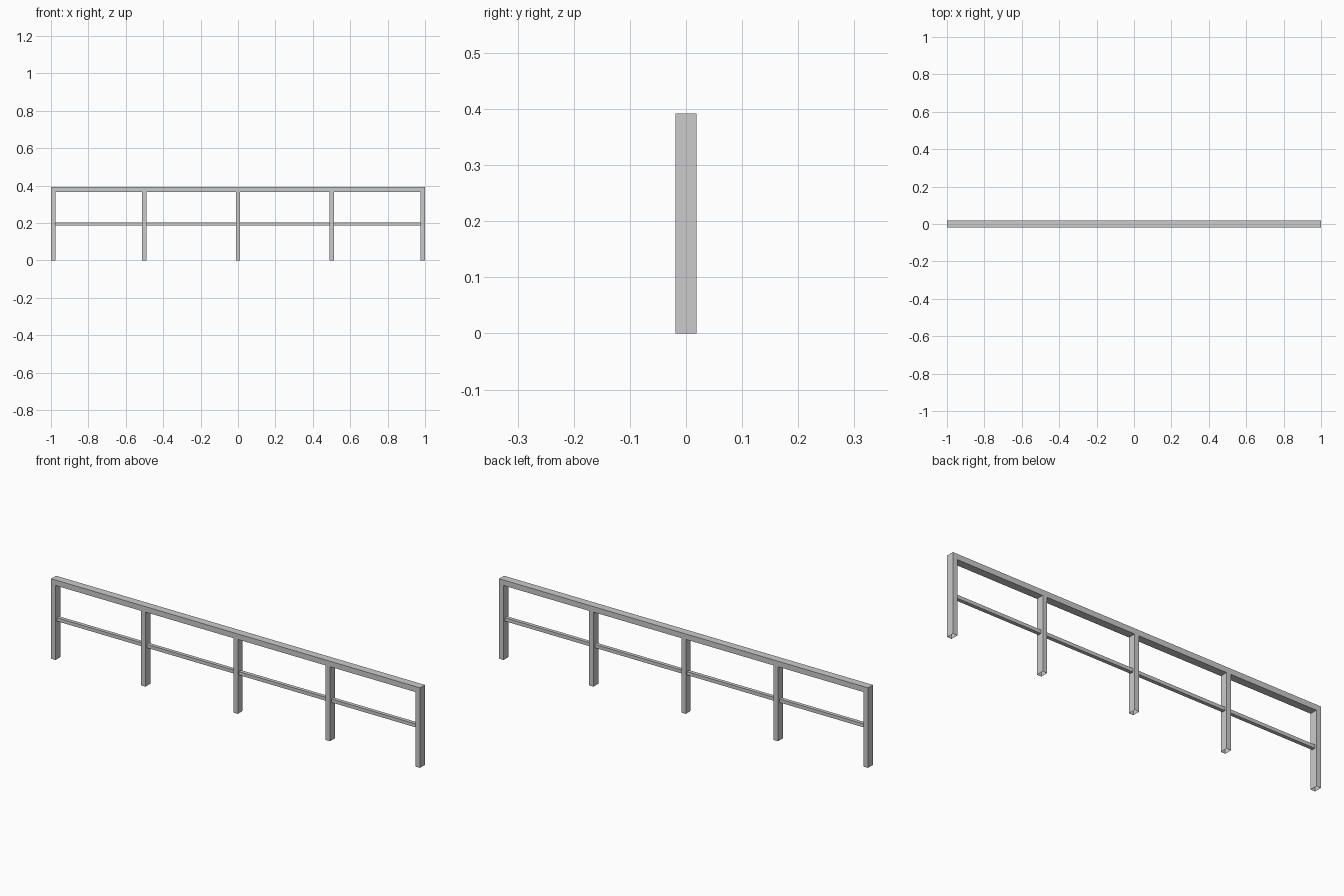
import bpy
import bmesh
from mathutils import Vector

if "Cube" in bpy.data.objects:
    bpy.data.objects.remove(bpy.data.objects["Cube"])

LENGTH, HEIGHT, DEPTH = 2.0, 0.392, 0.038
POST_W, RAIL_H = 0.024, 0.027
MID_Z, MID_H, MID_D = 0.195, 0.017, 0.018


def box(name, lo, hi, open_sides=()):
    """Box between two corners; faces pointing along open_sides are left out."""
    lo, hi = Vector(lo), Vector(hi)
    bm = bmesh.new()
    bmesh.ops.create_cube(bm, size=1.0)
    for v in bm.verts:
        v.co = Vector((lo[i] + (v.co[i] + 0.5) * (hi[i] - lo[i]) for i in range(3)))
    bm.normal_update()
    doomed = [f for f in bm.faces
              if any(f.normal.dot(Vector(d)) > 0.9 for d in open_sides)]
    bmesh.ops.delete(bm, geom=doomed, context='FACES')
    mesh = bpy.data.meshes.new(name)
    bm.to_mesh(mesh)
    bm.free()
    obj = bpy.data.objects.new(name, mesh)
    bpy.context.collection.objects.link(obj)
    return obj


# Top rail over the full length
box("top_rail", (-LENGTH / 2, -DEPTH / 2, HEIGHT - RAIL_H),
    (LENGTH / 2, DEPTH / 2, HEIGHT))

# Five posts, open underneath and where they meet the rail
end_x = LENGTH / 2 - POST_W / 2
post_x = [-end_x, -0.5, 0.0, 0.5, end_x]
for i, x in enumerate(post_x, 1):
    box(f"post_{i}", (x - POST_W / 2, -DEPTH / 2, 0),
        (x + POST_W / 2, DEPTH / 2, HEIGHT - RAIL_H),
        [(0, 0, -1), (0, 0, 1)])

# Thin middle rail sections between the posts
for i, (a, b) in enumerate(zip(post_x, post_x[1:]), 1):
    box(f"middle_rail_{i}", (a + POST_W / 2, -MID_D / 2, MID_Z - MID_H / 2),
        (b - POST_W / 2, MID_D / 2, MID_Z + MID_H / 2),
        [(-1, 0, 0), (1, 0, 0)])
